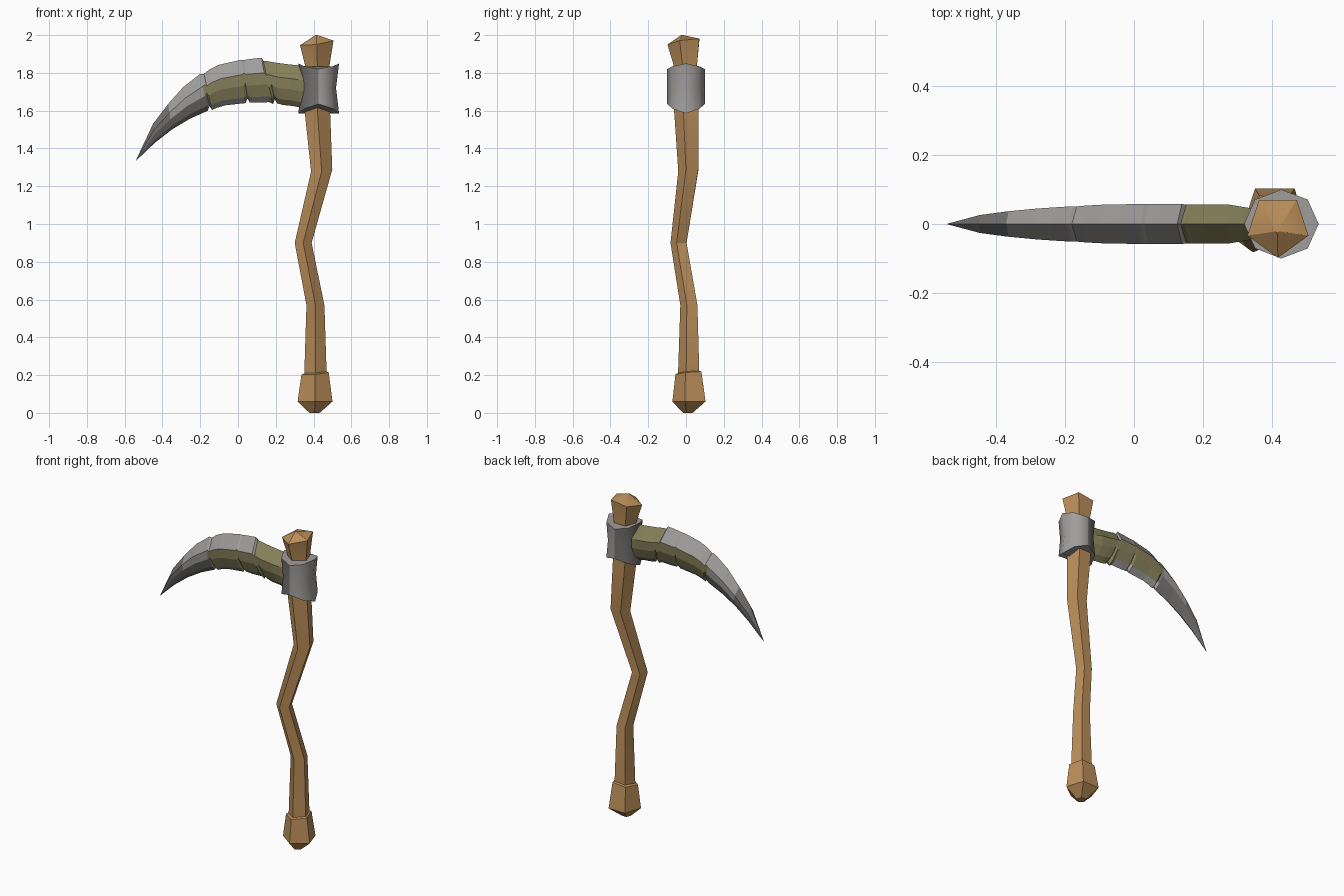
import bpy, math

if "Cube" in bpy.data.objects:
    bpy.data.objects.remove(bpy.data.objects["Cube"])


def material(name, r, g, b):
    m = bpy.data.materials.new(name)
    m.diffuse_color = (r, g, b, 1)
    m.use_nodes = True
    m.node_tree.nodes["Principled BSDF"].inputs["Base Color"].default_value = m.diffuse_color
    return m


WOOD = material("wood", 0.49, 0.27, 0.10)
LIGHT = material("light steel", 0.35, 0.34, 0.33)
DARK = material("dark steel", 0.17, 0.165, 0.16)
OLIVE = material("olive tarnish", 0.25, 0.225, 0.105)


def loft(name, rings, mats, rule=None, smooth=None):
    """Skin a list of equal-length point rings, capping both ends."""
    n = len(rings[0])
    verts = [p for ring in rings for p in ring]
    faces = [(k * n + i, k * n + (i + 1) % n, (k + 1) * n + (i + 1) % n, (k + 1) * n + i)
             for k in range(len(rings) - 1) for i in range(n)]
    faces += [tuple(reversed(range(n))), tuple(range(len(verts) - n, len(verts)))]
    me = bpy.data.meshes.new(name)
    me.from_pydata(verts, [], faces)
    for m in mats:
        me.materials.append(m)
    if rule:
        for p in me.polygons:
            p.material_index = rule(p, n)
    ob = bpy.data.objects.new(name, me)
    bpy.context.collection.objects.link(ob)
    if smooth:
        bpy.ops.object.select_all(action='DESELECT')
        ob.select_set(True)
        bpy.context.view_layer.objects.active = ob
        bpy.ops.object.shade_smooth_by_angle(angle=math.radians(smooth))
    return ob


# Crooked five-sided handle with knobbed ends: cx, cy, z, radius, tilt
path = [(0.405, 0.012, 0.0, 0.028, 0), (0.408, 0.025, 0.06, 0.097, 0),
        (0.408, 0.02, 0.21, 0.076, 0.08), (0.41, 0.02, 0.216, 0.062, 0.08),
        (0.41, 0.02, 0.57, 0.050, 0), (0.345, -0.035, 0.90, 0.047, 0),
        (0.443, 0.018, 1.285, 0.059, 0.1), (0.42, 0.008, 1.60, 0.071, 0),
        (0.42, 0.003, 1.84, 0.068, 0), (0.417, -0.005, 1.963, 0.093, 0.14),
        (0.415, -0.02, 2.0, 0.006, 0)]
rings = []
for cx, cy, z, r, tilt in path:
    ring = []
    for i in range(5):
        a = math.radians(-90 + 72 * i)
        dx, dy = r * math.cos(a), r * math.sin(a)
        ring.append((cx + dx, cy + dy, z + tilt * (dx + dy)))
    rings.append(ring)
loft("handle", rings, [WOOD], smooth=30)

# Eight-sided steel collar, waisted and flared towards the sides
rings = []
for z, rx, flare in [(1.61, 0.108, -0.025), (1.72, 0.092, 0), (1.835, 0.108, 0.015)]:
    ring = []
    for i in range(8):
        a = math.radians(45 * i)
        s = abs(math.sin(a))
        ring.append((0.427 + rx * math.cos(a), 0.1 * math.sin(a),
                     z + flare * (1 - 2 * s * s)))
    rings.append(ring)
loft("collar", rings, [LIGHT, DARK],
     lambda p, n: 1 if p.center.x < 0.40 and abs(p.normal.z) < 0.5 else 0, smooth=50)

# Curved blade stations: top x, z, bottom x, z, half thickness
stations = [(0.36, 1.835, 0.36, 1.61, 0.042), (0.27, 1.845, 0.29, 1.625, 0.056),
            (0.135, 1.862, 0.185, 1.635, 0.056), (0.125, 1.88, 0.165, 1.645, 0.058),
            (0.01, 1.868, 0.04, 1.64, 0.058), (-0.10, 1.843, -0.07, 1.628, 0.056),
            (-0.20, 1.795, -0.16, 1.60, 0.051), (-0.29, 1.725, -0.255, 1.557, 0.045),
            (-0.37, 1.635, -0.35, 1.50, 0.037), (-0.45, 1.53, -0.44, 1.43, 0.026),
            (-0.54, 1.337, -0.54, 1.335, 0.001)]
fine = []
for k, (a, b) in enumerate(zip(stations, stations[1:])):
    fine.append(a)
    if k != 2:
        fine.append(tuple((p + q) / 2 for p, q in zip(a, b)))
    # chipped notches along the cutting edge
    if k in (1, 3, 5):
        bx, bz = b[2], b[3]
        fine.append((b[0] + 0.02, b[1], bx + 0.022, bz + 0.004, b[4]))
        fine.append((b[0] + 0.01, b[1], bx + 0.010, bz + 0.025, b[4]))
fine.append(stations[-1])

# Cross-section: height fraction and thickness fraction down one side
side = [(0.66, 1.0), (0.40, 0.92), (0.13, 0.5)]
profile = ([(1.0, 0.0)] + [(u, -w) for u, w in side] + [(0.0, 0.0)]
           + [(u, w) for u, w in reversed(side)])
rings = [[(bx + (tx - bx) * u, t * w, bz + (tz - bz) * u) for u, w in profile]
         for tx, tz, bx, bz, t in fine]


def blade_paint(p, n):
    x = p.center.x
    facet = min(p.index % n, n - 1 - p.index % n)   # 0 = spine, 3 = cutting edge
    if x < -0.38 or (x < -0.16 and facet >= 2):
        return 1
    if x > 0.14 or (x > -0.20 and facet in (1, 2)):
        return 2
    return 0


loft("blade", rings, [LIGHT, DARK, OLIVE], blade_paint)
